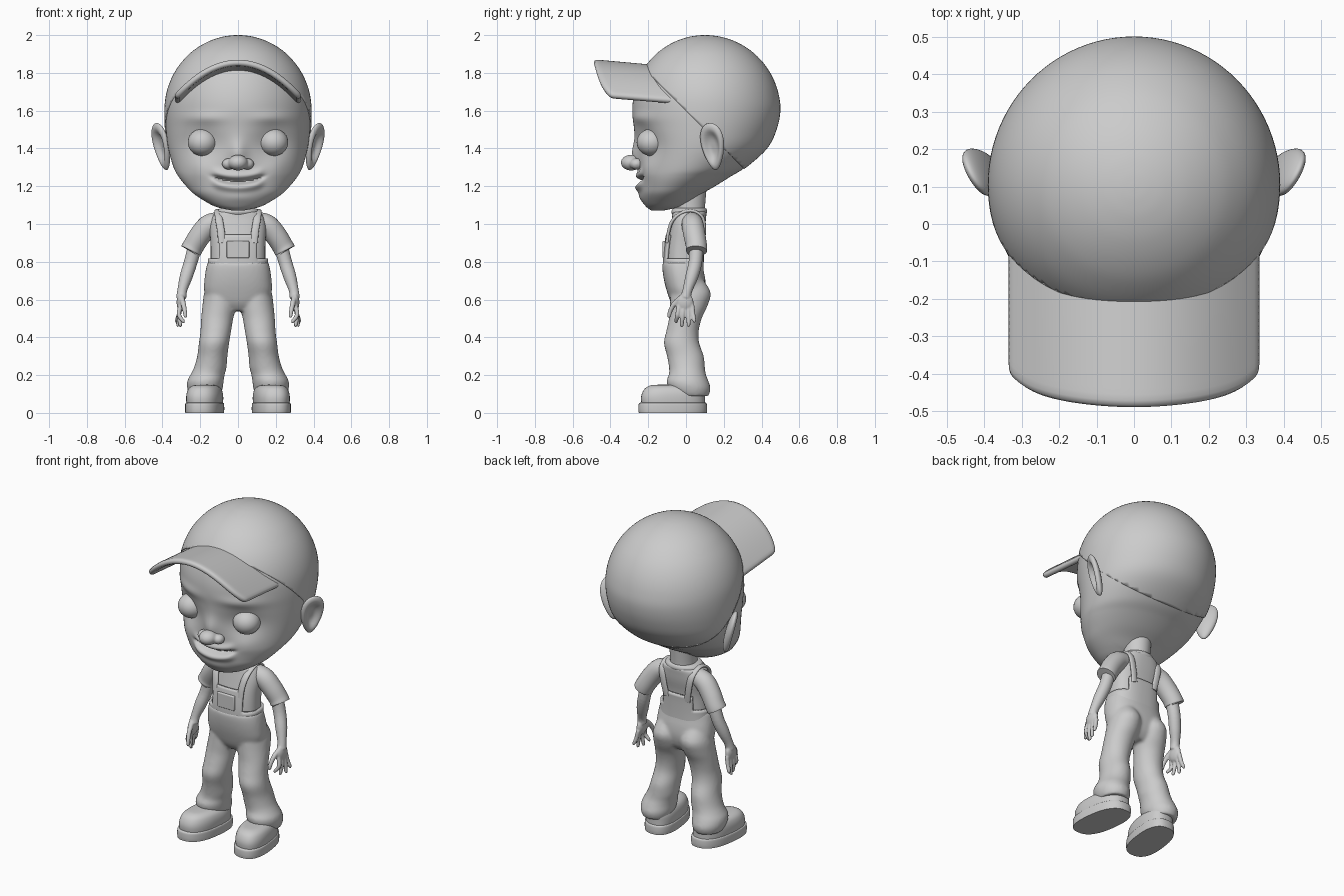
import bpy, bmesh
from math import sin, cos, pi, exp, radians, sqrt
from mathutils import Vector, Matrix

if "Cube" in bpy.data.objects:
    bpy.data.objects.remove(bpy.data.objects["Cube"])

clay = bpy.data.materials.new("clay_grey")
clay.use_nodes = True
GREY = (0.6, 0.6, 0.6, 1)
clay.diffuse_color = GREY
clay.node_tree.nodes["Principled BSDF"].inputs["Base Color"].default_value = GREY


def finish(name, bm, mirror=False):
    bmesh.ops.recalc_face_normals(bm, faces=bm.faces)
    mesh = bpy.data.meshes.new(name)
    bm.to_mesh(mesh)
    bm.free()
    mesh.materials.append(clay)
    mesh.shade_smooth()
    mesh.set_sharp_from_angle(angle=radians(50))
    obj = bpy.data.objects.new(name, mesh)
    bpy.context.collection.objects.link(obj)
    if mirror:
        obj.modifiers.new("mirror", 'MIRROR').use_mirror_merge = False
    return obj


def spline(rows, steps):
    """Smooth interpolation through rows of numbers."""
    out = []
    for i in range(len(rows) - 1):
        quad = rows[max(i - 1, 0)], rows[i], rows[i + 1], rows[min(i + 2, len(rows) - 1)]
        for s in range(steps):
            t = s / steps
            out.append([b + 0.5 * t * (c - a + t * (2*a - 5*b + 4*c - d + t * (3*(b - c) + d - a)))
                        for a, b, c, d in zip(*quad)])
    return out + [list(rows[-1])]


def skin(bm, rings):
    loops = [[bm.verts.new(p) for p in ring] for ring in rings]
    for a, b in zip(loops, loops[1:]):
        for i in range(len(a)):
            j = (i + 1) % len(a)
            bm.faces.new((a[i], a[j], b[j], b[i]))
    bm.faces.new(loops[0])
    bm.faces.new(loops[-1])


def loft(bm, rows, n=48, steps=4, power=2.0, grow=0.0, shear=0.0):
    """Stack of rounded rings; each row is z, centre x, half width, front y, back y."""
    rings = []
    for z, cx, rx, yf, yb in spline(rows, steps):
        ring = []
        for k in range(n):
            c, s = cos(2*pi*k/n), sin(2*pi*k/n)
            x = (rx + grow) * abs(c) ** (2/power) * (1 if c > 0 else -1)
            y = (yf + yb)/2 + ((yb - yf)/2 + grow) * abs(s) ** (2/power) * (1 if s > 0 else -1)
            ring.append((cx + x - shear*y, y, z))
        rings.append(ring)
    skin(bm, rings)


def tube(bm, rows, up=(0, 1, 0), flat=1.0, n=16, steps=4):
    """Round or flattened tube; each row is x, y, z, radius."""
    pts = spline(rows, steps)
    pos = [Vector(p[:3]) for p in pts]
    up, rings = Vector(up), []
    for i, p in enumerate(pos):
        t = (pos[min(i + 1, len(pos) - 1)] - pos[max(i - 1, 0)]).normalized()
        side = up.cross(t).normalized()
        over = t.cross(side)
        r = pts[i][3]
        rings.append([p + side*cos(2*pi*k/n)*r*flat + over*sin(2*pi*k/n)*r for k in range(n)])
    skin(bm, rings)


def ball(bm, centre, radii, rot=Matrix(), seg=32):
    m = Matrix.Translation(centre) @ rot @ Matrix.Diagonal((*radii, 1))
    return bmesh.ops.create_uvsphere(bm, u_segments=seg, v_segments=seg//2, radius=1, matrix=m)["verts"]


# Head: jaw and skull rings, closed by a round dome
head_rows = [(1.072, 0, .04, -.19, -.11), (1.09, 0, .12, -.215, -.03), (1.12, 0, .18, -.235, .03),
             (1.16, 0, .24, -.25, .09), (1.2, 0, .28, -.255, .16), (1.25, 0, .32, -.255, .24),
             (1.3, 0, .347, -.255, .32), (1.4, 0, .375, -.265, .43), (1.5, 0, .387, -.28, .48)]
for deg in (0, 12, 24, 36, 48, 58, 68, 77, 84, 89):
    a = radians(deg)
    head_rows.append((1.6 + .4*sin(a), 0, .39*cos(a), .1 - .39*cos(a), .1 + .4*cos(a)))

bm = bmesh.new()
loft(bm, head_rows, n=160, steps=8, grow=-.006)
features = [(.185, 1.43, .1, .085, .03), (.18, 1.56, .11, .03, -.012), (0, 1.37, .045, .07, -.03),
            (.2, 1.29, .07, .06, -.014), (0, 1.14, .09, .03, -.008)]
for v in bm.verts:
    if v.co.y < 0:
        x, z = abs(v.co.x), v.co.z
        push = sum(d * exp(-((x - cx)/sx)**2 - ((z - cz)/sz)**2) for cx, cz, sx, sz, d in features)
        line = z - 1.225 - 1.4*x*x
        fade = 1 / (1 + exp((x - .125) * 100))
        push += fade * (.03*exp(-(line/.011)**2) - .014*exp(-((line - .03)/.02)**2)
                        - .02*exp(-((line + .032)/.022)**2))
        v.co.y += push
finish("head", bm)

# Nose with nostril wings
bm = bmesh.new()
ball(bm, (0, -.29, 1.325), (.052, .055, .042))
for s in (-1, 1):
    ball(bm, (s*.05, -.262, 1.318), (.035, .036, .03))
nose = finish("nose", bm)
rm = nose.modifiers.new("blend", 'REMESH')
rm.mode, rm.voxel_size, rm.use_smooth_shade = 'VOXEL', .006, True
nose.modifiers.new("soften", 'SMOOTH').iterations = 5

# Eyes
bm = bmesh.new()
ball(bm, (.188, -.183, 1.432), (.078, .078, .072))
finish("eyes", bm, True)

# Ears: flattened balls hollowed on the outer side
bm = bmesh.new()
for v in ball(bm, (0, 0, 0), (1, 1, 1), seg=48):
    x, y, z = v.co
    r = sqrt(y*y + z*z)
    if x > 0:
        x -= 1.3 * exp(-(r/.62)**4)
    taper = .8 + .25*z
    v.co = (x*.03, y*.083*taper, z*.128)
ear_turn = Matrix.Rotation(radians(-30), 4, 'Z') @ Matrix.Rotation(radians(14), 4, 'Y')
bm.transform(Matrix.Translation((.405, .142, 1.41)) @ ear_turn)
finish("ears", bm, True)

# Cap: shell over the skull, trimmed along a slope towards the nape
bm = bmesh.new()
loft(bm, head_rows, n=96, steps=5)
bmesh.ops.bisect_plane(bm, geom=bm.verts[:] + bm.edges[:] + bm.faces[:],
                       plane_co=(0, 0, 1.6), plane_no=(0, 1, 1), clear_inner=True)
cap = finish("cap", bm)
cap.modifiers.new("thickness", 'SOLIDIFY').thickness = .014

# Cap brim: arched sheet
bm = bmesh.new()
N, M = 32, 10
grid = []
for i in range(N + 1):
    u = 2*i/N - 1
    front, back = -.49 + .05*u*u + .04*u**8, -.16 + .12*u*u
    grid.append([bm.verts.new((.33*u, back + (front - back)*j/M,
                               1.825 + .03*j/M - .185*u*u)) for j in range(M + 1)])
for i in range(N):
    for j in range(M):
        bm.faces.new((grid[i][j], grid[i][j+1], grid[i+1][j+1], grid[i+1][j]))
brim = finish("cap_brim", bm)
sol = brim.modifiers.new("thickness", 'SOLIDIFY')
sol.thickness, sol.offset = .034, 0
brim.modifiers.new("round", 'SUBSURF').levels = 1

# Neck, shirt and collar
bm = bmesh.new()
loft(bm, [(1.0, 0, .08, -.05, .1), (1.08, 0, .075, -.06, .1), (1.2, 0, .08, -.06, .11)])
finish("neck", bm)
torso = [(.7, 0, .15, -.1, .08), (.8, 0, .145, -.108, .08), (.9, 0, .145, -.1, .085),
         (.98, 0, .15, -.085, .1), (1.03, 0, .14, -.075, .106), (1.06, 0, .12, -.07, .108),
         (1.07, 0, .09, -.06, .1)]
bm = bmesh.new()
loft(bm, torso, power=2.5)
finish("shirt", bm)
bm = bmesh.new()
loft(bm, [(1.05, 0, .11, -.072, .105), (1.065, 0, .113, -.078, .112), (1.08, 0, .1, -.07, .108),
          (1.085, 0, .08, -.06, .1)])
finish("collar", bm)

# Sleeves
bm = bmesh.new()
tube(bm, [(.08, .03, 1.015, .05), (.15, .035, .995, .058), (.2, .045, .94, .058),
          (.235, .055, .885, .056), (.25, .055, .858, .056), (.247, .055, .863, .045)], n=28)
finish("sleeves", bm, True)

# Arms and hands, blended together
bm = bmesh.new()
tube(bm, [(.22, .055, .91, .038), (.25, .05, .8, .036), (.275, .03, .72, .034),
          (.295, .008, .65, .026), (.3, -.002, .61, .028)], n=24)
ball(bm, (.303, -.005, .585), (.022, .045, .05))
for y0, y1, x1, tip in ((-.038, -.052, .29, .475), (-.013, -.022, .305, .455),
                        (.012, .014, .318, .456), (.032, .044, .325, .478)):
    tube(bm, [(.303, y0, .57, .013), (.313, (y0 + y1)/2, .52, .012),
              (x1, y1, tip + .01, .01), (x1 - .002, y1, tip, .004)], n=12)
tube(bm, [(.3, -.02, .615, .014), (.29, -.06, .58, .014), (.282, -.083, .54, .012),
          (.278, -.09, .51, .01), (.278, -.09, .503, .004)], up=(1, 0, 0), n=12)
arms = finish("arms", bm, True)
rm = arms.modifiers.new("blend", 'REMESH')
rm.mode, rm.voxel_size, rm.use_smooth_shade = 'VOXEL', .005, True
arms.modifiers.new("soften", 'SMOOTH').iterations = 3

# Trousers: pelvis and legs, blended together
bm = bmesh.new()
loft(bm, [(.54, 0, .08, -.05, .06), (.58, 0, .15, -.078, .09), (.64, 0, .178, -.1, .105),
          (.7, 0, .178, -.116, .103), (.76, 0, .17, -.125, .092), (.8, 0, .16, -.125, .088)], power=2.4)
loft(bm, [(.72, .09, .06, -.06, .08), (.64, .093, .085, -.08, .13), (.57, .098, .09, -.085, .115),
          (.5, .11, .085, -.09, .083), (.43, .118, .081, -.105, .067), (.37, .127, .08, -.117, .07),
          (.3, .136, .08, -.1, .094), (.24, .147, .086, -.09, .1), (.205, .16, .09, -.09, .105),
          (.17, .172, .096, -.102, .118), (.13, .175, .094, -.092, .13), (.09, .175, .08, -.06, .12)])
trousers = finish("trousers", bm, True)
rm = trousers.modifiers.new("blend", 'REMESH')
rm.mode, rm.voxel_size, rm.use_smooth_shade = 'VOXEL', .009, True
trousers.modifiers.new("soften", 'SMOOTH').iterations = 6

# Overall bib: shell around the chest, high at front and back, low at the sides
bm = bmesh.new()
loft(bm, torso, n=72, steps=6, power=2.5, grow=.014)
drop = []
for f in bm.faces:
    x, y, z = f.calc_center_median()
    top = (.94 if y < 0 else .9) if abs(x) < .105 else .81
    if z > top or z < .72 or len(f.verts) > 4:
        drop.append(f)
bmesh.ops.delete(bm, geom=drop, context='FACES')
bib = finish("overall_bib", bm)
bib.modifiers.new("thickness", 'SOLIDIFY').thickness = .014

# Bib pocket
bm = bmesh.new()
bmesh.ops.create_cube(bm, size=1, matrix=Matrix.Translation((0, -.117, .865))
                      @ Matrix.Diagonal((.12, .016, .09, 1)))
pocket = finish("bib_pocket", bm)
bev = pocket.modifiers.new("round", 'BEVEL')
bev.width, bev.segments = .006, 3

# Straps over the shoulders
bm = bmesh.new()
tube(bm, [(.085, -.1, .9, .02), (.09, -.092, .96, .02), (.1, -.07, 1.02, .02), (.105, -.02, 1.06, .02),
          (.105, .04, 1.068, .02), (.1, .09, 1.03, .02), (.085, .096, .95, .02), (.07, .088, .87, .02)],
     up=(1, 0, 0), flat=.45)
finish("straps", bm, True)

# Boots with soles
for name, rows in (
        ("boot_uppers", [(.04, .168, .092, -.235, .1), (.08, .168, .094, -.238, .1),
                         (.11, .168, .09, -.23, .1), (.133, .168, .078, -.213, .09),
                         (.146, .168, .055, -.185, .07), (.149, .168, .02, -.15, .04)]),
        ("boot_soles", [(0, .168, .098, -.25, .11), (.02, .168, .099, -.252, .112),
                        (.048, .168, .098, -.25, .11), (.054, .168, .093, -.243, .104)])):
    bm = bmesh.new()
    loft(bm, rows, power=2.5, shear=.12)
    finish(name, bm, True)
